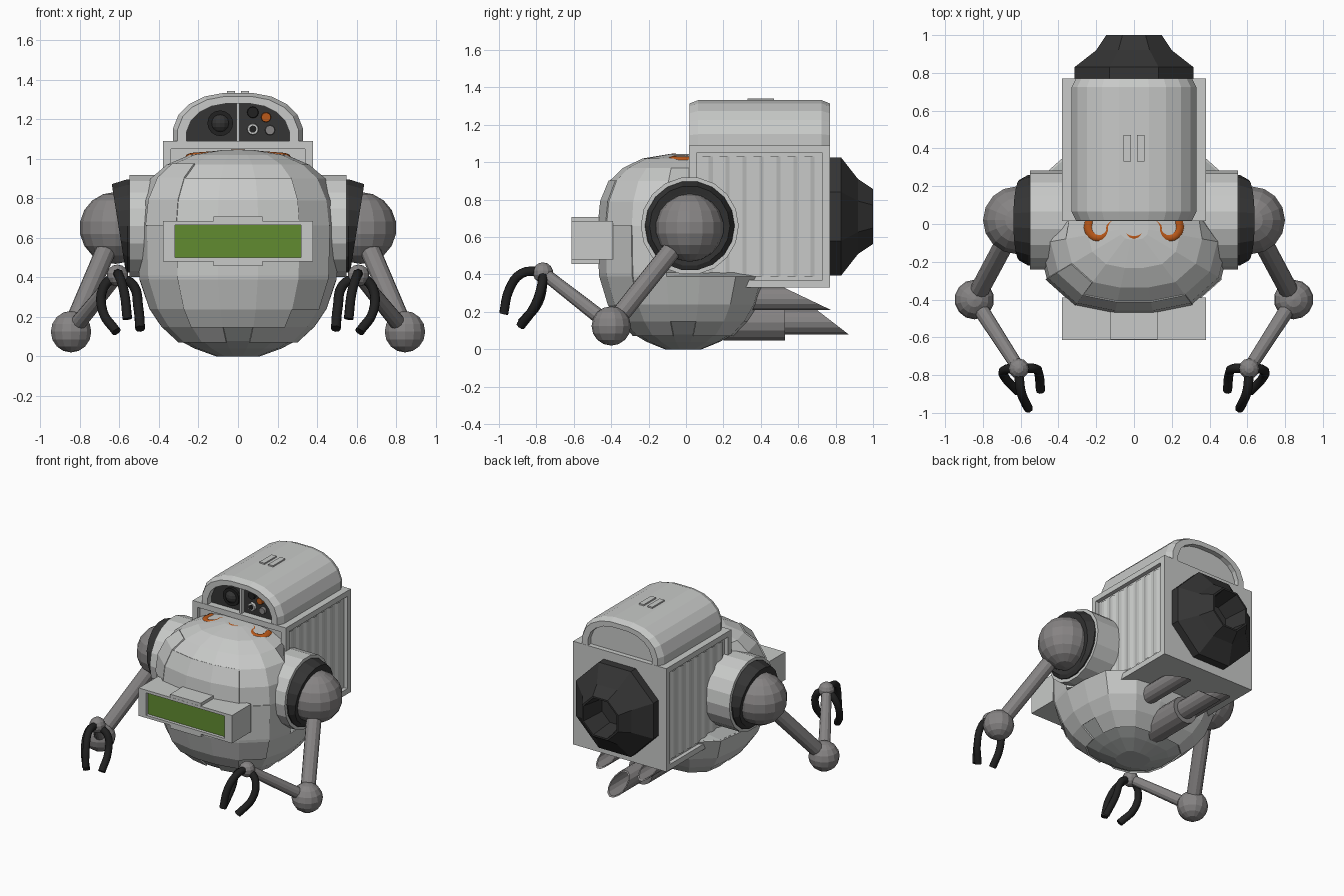
import bpy, bmesh, math
from mathutils import Vector, Matrix

if "Cube" in bpy.data.objects:
    bpy.data.objects.remove(bpy.data.objects["Cube"])


def mat(name, r, g, b):
    m = bpy.data.materials.new(name)
    m.diffuse_color = (r, g, b, 1)
    m.use_nodes = True
    m.node_tree.nodes["Principled BSDF"].inputs["Base Color"].default_value = m.diffuse_color
    return m


LIGHT = mat("light_grey", 0.58, 0.59, 0.58)
BASE = mat("base_grey", 0.42, 0.44, 0.43)
MID = mat("mid_grey", 0.24, 0.23, 0.23)
DARK = mat("dark_grey", 0.035, 0.035, 0.035)
BLACK = mat("black", 0.015, 0.015, 0.015)
ORANGE = mat("orange", 0.5, 0.1, 0.01)
GREEN = mat("green", 0.12, 0.26, 0.03)


def finish(name, bm, *mats, recalc=True):
    if recalc:
        bmesh.ops.recalc_face_normals(bm, faces=bm.faces)
    me = bpy.data.meshes.new(name)
    bm.to_mesh(me)
    bm.free()
    for m in mats:
        me.materials.append(m)
    ob = bpy.data.objects.new(name, me)
    bpy.context.collection.objects.link(ob)
    return ob


def loft(name, rings, *mats, first=0, last=0):
    """Skin closed rings in order and cap both ends."""
    bm = bmesh.new()
    vs = [[bm.verts.new(p) for p in ring] for ring in rings]
    n = len(vs[0])
    for a, b in zip(vs, vs[1:]):
        for i in range(n):
            bm.faces.new((a[i], a[(i + 1) % n], b[(i + 1) % n], b[i]))
    bm.faces.new(vs[0]).material_index = first
    bm.faces.new(vs[-1]).material_index = last
    return finish(name, bm, *mats)


def box(name, x0, x1, y0, y1, z0, z1, m):
    def ring(z):
        return [(x0, y0, z), (x1, y0, z), (x1, y1, z), (x0, y1, z)]
    return loft(name, [ring(z0), ring(z1)], m)


def ball(name, c, r, m, seg=14):
    bm = bmesh.new()
    bmesh.ops.create_uvsphere(bm, u_segments=seg, v_segments=seg // 2 + 1, radius=r,
                              matrix=Matrix.Translation(c))
    return finish(name, bm, m)


def rod(name, a, b, r0, r1, m, n=12):
    a, b = Vector(a), Vector(b)
    q = (b - a).to_track_quat('Z', 'Y')
    def ring(c, r):
        return [c + q @ Vector((r * math.cos(t * math.tau / n), r * math.sin(t * math.tau / n), 0))
                for t in range(n)]
    return loft(name, [ring(a, r0), ring(b, r1)], m)


def tube(name, pts, r, m, res=4):
    cu = bpy.data.curves.new(name, 'CURVE')
    cu.dimensions = '3D'
    cu.bevel_depth, cu.bevel_resolution, cu.resolution_u = r, 2, res
    cu.use_fill_caps = True
    sp = cu.splines.new('BEZIER')
    sp.bezier_points.add(len(pts) - 1)
    for bp, p in zip(sp.bezier_points, pts):
        bp.co = p
        bp.handle_left_type = bp.handle_right_type = 'AUTO'
    cu.materials.append(m)
    ob = bpy.data.objects.new(name, cu)
    bpy.context.collection.objects.link(ob)


# Rounded body: squarish plan, egg-like height profile, 16 sectors
PROFILE = [(-.0106, .22), (.03, .44), (.07, .59), (.15, .76), (.24, .88), (.39, .98), (.41, .985),
           (.66, 1), (.79, .97), (.9, .87), (.97, .71), (1.02, .48), (1.045, .15)]
TOP = len(PROFILE) - 1


def body_ring(j, k):
    z, s = PROFILE[j]
    out = []
    for i in range(16):
        a = (i - .5) * math.tau / 16
        x, y = math.sin(a), -math.cos(a)
        n = 3.6 if y > 0 else 2.8
        f = s * k * (abs(x) ** n + abs(y) ** n) ** (-1 / n)
        px, py = .51 * f * x, -.015 + .455 * f * y
        if y > 0 and j >= 6:  # upper back stays inside the engine housing
            px = max(-.34, min(.34, px))
        out.append((px, py, .52 + (z - .52) * k))
    return out


def body_plate(name, keep, k, thick):
    """Plate over the body sectors i and rings j chosen by keep(i, j)."""
    bm = bmesh.new()
    vs = [[bm.verts.new(p) for p in body_ring(j, k)] for j in range(TOP + 1)]
    for j in range(TOP):
        for i in range(16):
            if keep(i, j):
                n = (i + 1) % 16
                bm.faces.new((vs[j][i], vs[j][n], vs[j + 1][n], vs[j + 1][i]))
    bmesh.ops.delete(bm, geom=[v for v in bm.verts if not v.link_faces], context='VERTS')
    ob = finish(name, bm, LIGHT, recalc=False)
    so = ob.modifiers.new("thickness", 'SOLIDIFY')
    so.thickness, so.offset = thick, -1


loft("body", [body_ring(j, .98) for j in range(TOP + 1)], BASE)
body_plate("body_shell", lambda i, j: j >= (3 if i % 4 == 0 else 2), 1.0, .012)
body_plate("front_panel", lambda i, j: i in (15, 0, 1) and 3 <= j <= 8, 1.01, .012)
body_plate("side_panel", lambda i, j: i == 2 and 4 <= j <= 6, 1.01, .012)
body_plate("shoulder_strip", lambda i, j: i == 14 and 7 <= j <= 9, 1.015, .016)
loft("body_cap", [body_ring(TOP, 1.0), body_ring(TOP, .99)], LIGHT)


# Visor with recessed green screen
def rect(w, z0, z1, y):
    return [(-w, y, z0), (w, y, z0), (w, y, z1), (-w, y, z1)]


loft("visor", [rect(.38, .48, .685, -.39), rect(.38, .48, .685, -.613), rect(.32, .5, .665, -.613),
               rect(.32, .5, .665, -.59)], LIGHT, GREEN, last=1)
box("visor_top_tab", -.125, .125, -.612, -.39, .68, .707, LIGHT)
box("visor_bottom_tab", -.125, .125, -.612, -.39, .457, .485, LIGHT)

# Engine housing with inset front and side panels
bm = bmesh.new()
bmesh.ops.create_cube(bm, size=1, matrix=Matrix.Translation((0, .393, .71)) @
                      Matrix.Diagonal((.76, .756, .76, 1)))
bm.normal_update()
for f in [f for f in bm.faces if abs(f.normal.x) > .9 or f.normal.y < -.9]:
    bmesh.ops.inset_individual(bm, faces=[f], thickness=.057, depth=0)
    bmesh.ops.inset_individual(bm, faces=[f], thickness=.001, depth=-.028)
finish("engine_housing", bm, LIGHT)

# Corrugated sheets in the side recesses
for sx in (1, -1):
    bm = bmesh.new()
    prev = None
    for k in range(29):
        x = sx * (.364 if k % 4 in (1, 2) else .355)
        cur = [bm.verts.new((x, .075 + k * .0227, z)) for z in (.389, 1.031)]
        if prev:
            f = bm.faces.new((prev[0], cur[0], cur[1], prev[1]))
            if sx < 0:
                f.normal_flip()
        prev = cur
    finish("corrugated_sheet", bm, LIGHT, recalc=False)

# Domed top unit, open rim at both ends
ARCH = [(.33, 1.08), (.33, 1.15), (.30, 1.225), (.25, 1.275), (.17, 1.315), (.08, 1.332)]
ARCH += [(-x, z) for x, z in reversed(ARCH)]


def arch(y, s):
    return [(x * s, y, 1.08 + (z - 1.08) * s) for x, z in ARCH]


loft("top_dome", [arch(.065, .79), arch(.018, .79), arch(.018, .93), arch(.065, 1), arch(.725, 1),
                  arch(.77, .93), arch(.77, .79), arch(.735, .79)], LIGHT, DARK, first=1)
for sx in (1, -1):
    box("roof_tab", sx * .035 - .02, sx * .035 + .02, .33, .47, 1.32, 1.342, LIGHT)

# Instrument face
box("face_divider", -.008, .008, .03, .07, 1.08, 1.28, LIGHT)
rod("lens_ring", (-.09, .07, 1.18), (-.09, .045, 1.18), .065, .065, BLACK, 16)
ball("lens", (-.09, .072, 1.18), .052, DARK)
for x, z, r, m in ((.075, 1.235, .03, BLACK), (.142, 1.21, .026, ORANGE),
                   (.075, 1.15, .03, LIGHT), (.162, 1.145, .026, MID)):
    rod("indicator", (x, .07, z), (x, .045, z), r, r * .9, m)
    if m is LIGHT:
        rod("indicator_core", (x, .05, z), (x, .04, z), r * .6, r * .6, BLACK)


# Rear nozzle, octagonal with a hole
def octagon(y, ap):
    r = ap / math.cos(math.pi / 8)
    return [(r * math.cos((i + .5) * math.tau / 8), y, .71 + r * math.sin((i + .5) * math.tau / 8))
            for i in range(8)]


loft("rear_nozzle", [octagon(y, a) for y, a in ((.75, .315), (.83, .315), (.92, .2), (1, .147),
                                                (1, .135), (.82, .11))], DARK)

# Orange heating coil
coil = [(-.232, .03), (-.235, -.04), (-.187, -.072), (-.14, -.04), (-.137, -.01), (-.093, .02),
        (-.05, -.01), (-.047, -.04), (0, -.072)]
coil += [(-x, y) for x, y in reversed(coil[:-1])]
tube("heating_coil", [(x, y, 1.0 + .018 * (1 - abs(x) / .235)) for x, y in coil], .03, ORANGE, 3)


# Exhaust pipes with slanted hollow ends
def pipe(name, x, zc, r, y0, ymid, slope):
    def ring(rad, y, s):
        out = []
        for i in range(14):
            a = i * math.tau / 14
            dz = rad * math.sin(a)
            out.append((x + rad * math.cos(a), y - s * dz, zc + dz))
        return out
    loft(name, [ring(r, y0, 0), ring(r, ymid, slope), ring(r * .88, ymid, slope),
                ring(r * .88, y0 + .15, 0)], MID)


for sx in (1, -1):
    pipe("upper_exhaust", sx * .17, .27, .062, .25, .65, 2.1)
pipe("lower_exhaust", 0, .145, .067, .3, .785, 1.3)
rod("exhaust_collar", (0, .2, .143), (0, .53, .143), .098, .098, MID, 14)

# Arms, mirrored
for sx in (1, -1):
    def p(x, y, z):
        return Vector((sx * x, y, z))

    def disc(x, r, tilt=0):
        return [p(x + tilt * r * math.sin(a), .02 + r * math.cos(a), .66 + r * math.sin(a))
                for a in (i * math.tau / 18 for i in range(18))]

    loft("shoulder_housing", [disc(.3, .262), disc(.55, .262), disc(.55, .22)], LIGHT)
    loft("shoulder_ring", [disc(.53, .237), disc(.56, .24), disc(.605, .215, .16),
                           disc(.6, .18, .16)], DARK)
    shoulder, elbow, wrist = p(.62, .02, .65), p(.845, -.4, .125), p(.61, -.765, .41)
    ball("shoulder_ball", shoulder, .182, MID, 16)
    rod("upper_arm", shoulder, elbow, .052, .05, MID)
    ball("elbow_ball", elbow, .105, MID)
    rod("forearm", elbow, wrist, .042, .034, MID)
    ball("wrist_ball", wrist, .055, MID, 12)
    for pts in (((.60, -.765, .4), (.53, -.765, .36), (.505, -.79, .25), (.495, -.88, .14)),
                ((.61, -.78, .42), (.60, -.88, .405), (.575, -.945, .32), (.56, -.975, .19)),
                ((.62, -.765, .41), (.68, -.77, .35), (.685, -.81, .23), (.615, -.885, .125))):
        tube("claw_finger", [p(*q) for q in pts], .025, BLACK)
